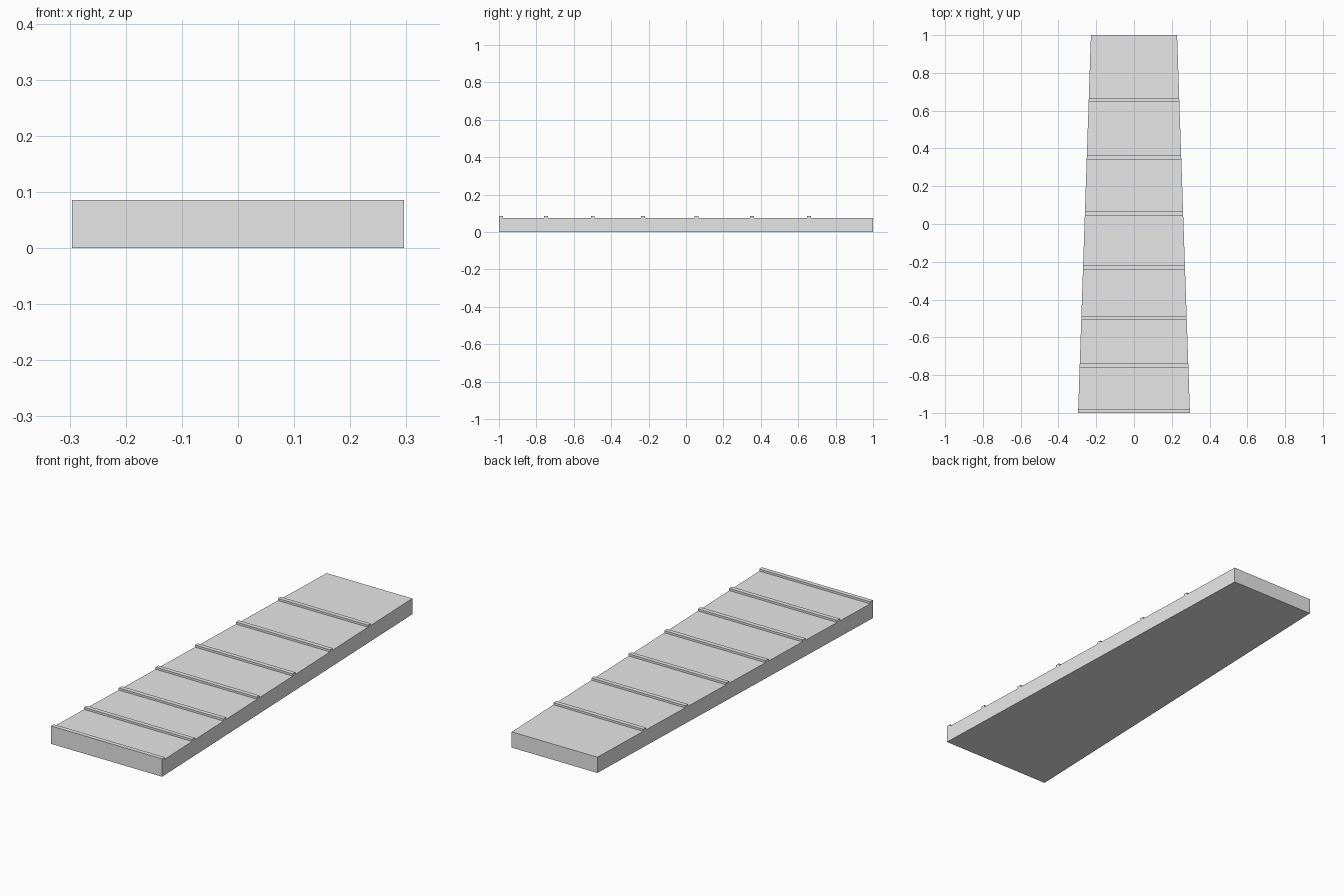
import bpy, bmesh

cube = bpy.data.objects.get("Cube")
if cube:
    bpy.data.objects.remove(cube, do_unlink=True)

grey = bpy.data.materials.new("plain_grey")
grey.use_nodes = True
colour = (0.8, 0.8, 0.8, 1)
grey.diffuse_color = colour
grey.node_tree.nodes["Principled BSDF"].inputs["Base Color"].default_value = colour

FRONT_HALF, BACK_HALF = 0.296, 0.228
BOARD_TOP, BAR_TOP, BAR_DEPTH = 0.076, 0.086, 0.021


def half_width(y):
    """Half width of the tapering board at depth y."""
    return FRONT_HALF + (BACK_HALF - FRONT_HALF) * (y + 1) / 2


def tapered_block(name, y0, y1, z0, z1):
    """Box whose sides follow the taper of the board."""
    bm = bmesh.new()
    bmesh.ops.create_cube(bm, size=2)
    for v in bm.verts:
        y = y0 if v.co.y < 0 else y1
        v.co = (v.co.x * half_width(y), y, z0 if v.co.z < 0 else z1)
    mesh = bpy.data.meshes.new(name)
    bm.to_mesh(mesh)
    bm.free()
    mesh.materials.append(grey)
    obj = bpy.data.objects.new(name, mesh)
    bpy.context.collection.objects.link(obj)
    return obj


# Tapering board
tapered_block("board", -1, 1, 0, BOARD_TOP)

# Raised cross bars, spaced wider towards the back
for i, y in enumerate((-1, -0.76, -0.509, -0.241, 0.045, 0.342, 0.646)):
    tapered_block(f"cross_bar_{i + 1}", y, y + BAR_DEPTH, BOARD_TOP, BAR_TOP)
